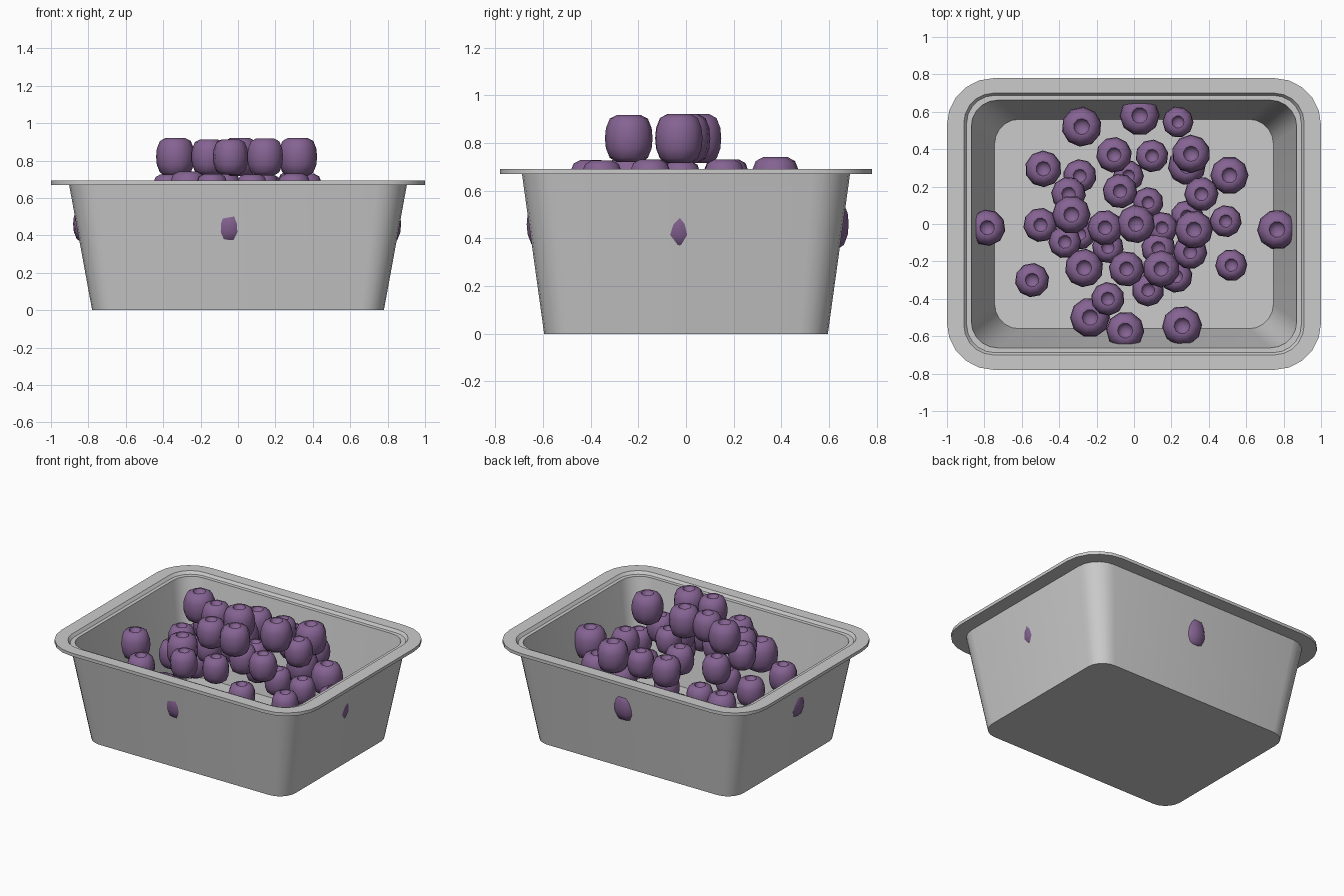
import bpy, bmesh, math, random

if "Cube" in bpy.data.objects:
    bpy.data.objects.remove(bpy.data.objects["Cube"])
random.seed(4)


def finish(name, bm, angle):
    bmesh.ops.recalc_face_normals(bm, faces=bm.faces)
    me = bpy.data.meshes.new(name)
    bm.to_mesh(me)
    bm.free()
    ob = bpy.data.objects.new(name, me)
    bpy.context.collection.objects.link(ob)
    bpy.ops.object.select_all(action='DESELECT')
    ob.select_set(True)
    bpy.context.view_layer.objects.active = ob
    bpy.ops.object.shade_smooth_by_angle(angle=math.radians(angle))
    return ob


def skin(bm, rings):
    # bridge consecutive closed rings, cap both ends
    loops = [[bm.verts.new(p) for p in r] for r in rings]
    n = len(loops[0])
    for a, b in zip(loops, loops[1:]):
        for i in range(n):
            j = (i + 1) % n
            bm.faces.new((a[i], a[j], b[j], b[i]))
    bm.faces.new(loops[0][::-1])
    bm.faces.new(loops[-1])


def rounded_rect(hx, hy, r, z, seg=5):
    pts = []
    for k, (sx, sy) in enumerate([(1, 1), (-1, 1), (-1, -1), (1, -1)]):
        for i in range(seg + 1):
            a = math.pi / 2 * (k + i / seg)
            pts.append((sx * (hx - r) + r * math.cos(a),
                        sy * (hy - r) + r * math.sin(a), z))
    return pts


# Tapered tub: outer wall, flat rim, small inner ledge, inner wall, floor
bm = bmesh.new()
skin(bm, [rounded_rect(*p) for p in [
    (.78, .595, .12, 0), (.903, .688, .16, .67), (1, .78, .25, .67),
    (1, .78, .25, .692), (.91, .70, .16, .692), (.895, .688, .15, .673),
    (.87, .662, .14, .673), (.745, .56, .13, .03)]])
finish("tub", bm, 30)

# Berry: ten-sided barrel with a dimple in the top
berry_profile = [(.5, -1), (.8, -.82), (.96, -.42), (1, 0), (.96, .42),
                 (.8, .82), (.5, .98), (.4, .97), (.33, .8), (.12, .72)]
bm = bmesh.new()
skin(bm, [[(r * math.cos(i * math.tau / 10), r * math.sin(i * math.tau / 10), z)
           for i in range(10)] for r, z in berry_profile])
template = finish("berry", bm, 50)
berry_mesh = template.data
bpy.data.objects.remove(template)
mat = bpy.data.materials.new("purple")
mat.diffuse_color = (.235, .125, .29, 1)
mat.use_nodes = True
mat.node_tree.nodes["Principled BSDF"].inputs["Base Color"].default_value = mat.diffuse_color
berry_mesh.materials.append(mat)

# Pile of berries by layer: centre height, then (x, y, radius)
layers = {
    .46: [(-.28, .52, .107), (.03, .58, .107), (.235, .545, .083),
          (-.485, .295, .098), (-.29, .257, .09), (-.03, .257, .083),
          (.283, .31, .102), (.51, .26, .102), (.075, .115, .083),
          (-.5, -.005, .092), (.283, .04, .088), (.49, .015, .086),
          (-.785, -.02, .098), (.765, -.03, .107), (-.29, -.055, .083),
          (.225, -.28, .088), (-.545, -.30, .092), (.52, -.22, .086),
          (-.235, -.50, .107), (-.047, -.57, .102), (.257, -.545, .107)],
    .64: [(-.107, .37, .096), (.096, .364, .088), (.305, .375, .103),
          (-.075, .176, .093), (-.35, .16, .093), (.36, .16, .092),
          (.15, -.02, .085), (-.37, -.096, .088), (-.14, -.125, .085),
          (.13, -.13, .092), (.30, -.15, .092), (-.267, -.235, .103),
          (-.14, -.40, .09), (.075, -.353, .088)],
    .82: [(-.335, .05, .103), (-.155, -.02, .095), (.01, 0, .103),
          (-.04, -.24, .095), (.145, -.24, .1), (.32, -.03, .103)],
}
count = 0
for z, spots in layers.items():
    for x, y, r in spots:
        count += 1
        ob = bpy.data.objects.new("berry_%02d" % count, berry_mesh)
        ob.location = (x, y, z)
        ob.scale = (r, r, r)
        ob.rotation_euler = (0, 0, random.uniform(0, math.tau))
        bpy.context.collection.objects.link(ob)
